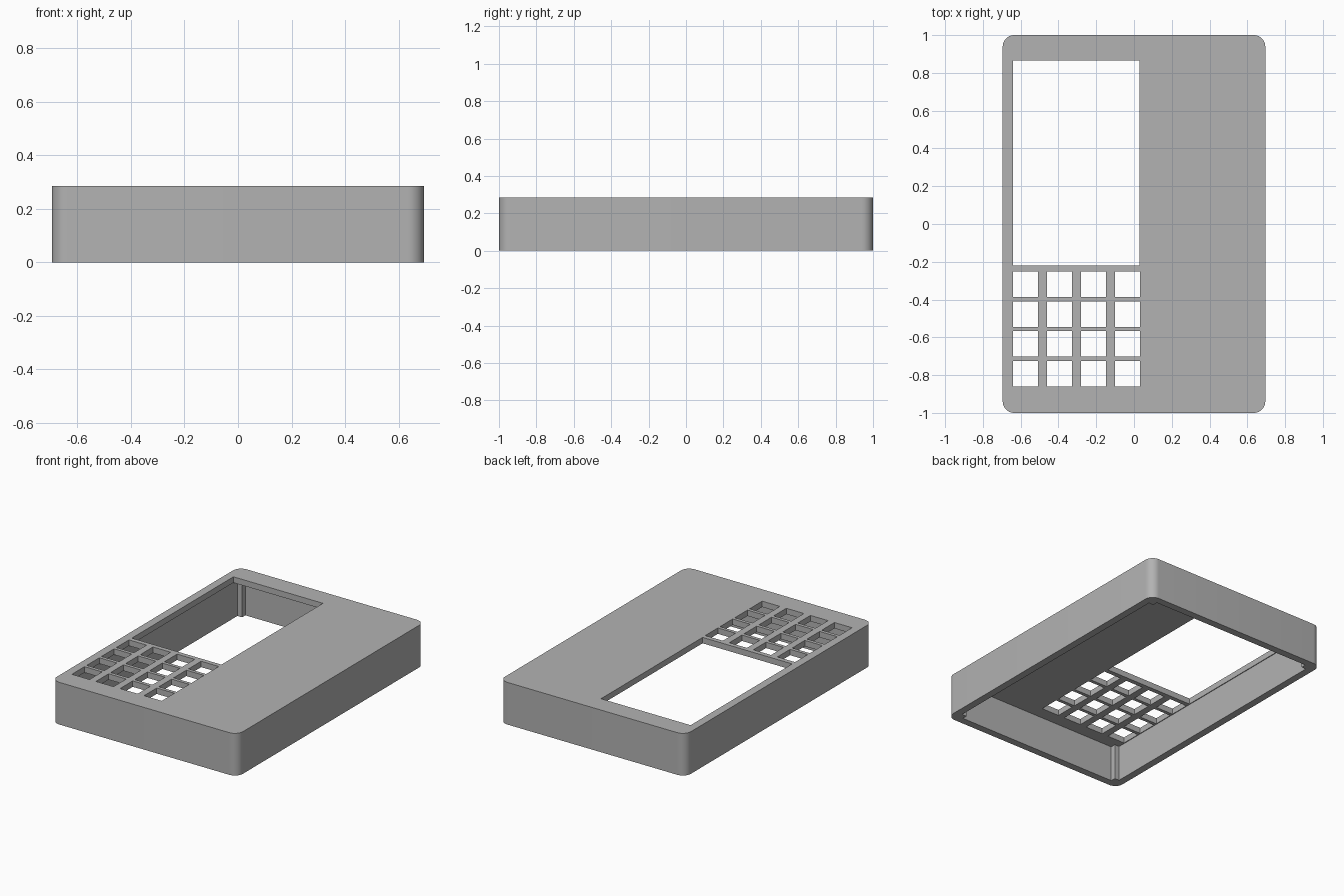
import bpy, bmesh
from math import sin, cos, pi, radians

old = bpy.data.objects.get("Cube")
if old:
    bpy.data.objects.remove(old, do_unlink=True)

W, L, H = 0.695, 1.0, 0.285      # half width, half length, height
WALL, PLATE, RADIUS, POST = 0.05, 0.04, 0.06, 0.035

grey = bpy.data.materials.new("case_grey")
grey.use_nodes = True
grey.diffuse_color = (0.45, 0.45, 0.45, 1)
grey.node_tree.nodes["Principled BSDF"].inputs["Base Color"].default_value = (0.45, 0.45, 0.45, 1)


def prism(name, outline, z0, z1):
    """Extrude a flat outline from z0 to z1."""
    bm = bmesh.new()
    base = bm.faces.new([bm.verts.new((x, y, z0)) for x, y in outline])
    top = bmesh.ops.extrude_face_region(bm, geom=[base])["geom"]
    bmesh.ops.translate(bm, vec=(0, 0, z1 - z0),
                        verts=[v for v in top if isinstance(v, bmesh.types.BMVert)])
    bmesh.ops.recalc_face_normals(bm, faces=bm.faces)
    mesh = bpy.data.meshes.new(name)
    bm.to_mesh(mesh)
    bm.free()
    mesh.materials.append(grey)
    obj = bpy.data.objects.new(name, mesh)
    bpy.context.collection.objects.link(obj)
    return obj


def rect(x0, x1, y0, y1):
    return [(x0, y0), (x1, y0), (x1, y1), (x0, y1)]


def rounded(w, l, r, steps=10):
    points = []
    for i, (sx, sy) in enumerate([(1, 1), (-1, 1), (-1, -1), (1, -1)]):
        for s in range(steps + 1):
            a = (i + s / steps) * pi / 2
            points.append((sx * (w - r) + r * cos(a), sy * (l - r) + r * sin(a)))
    return points


def notched(w, l, p):
    """Rectangle with a square step at each corner, leaving corner posts."""
    points = []
    for sx, sy in [(1, 1), (-1, 1), (-1, -1), (1, -1)]:
        corner = [(sx * w, sy * (l - p)), (sx * (w - p), sy * (l - p)), (sx * (w - p), sy * l)]
        points += corner if sx * sy > 0 else corner[::-1]
    return points


# Case body and its open underside
case = prism("keypad_case", rounded(W, L, RADIUS), 0, H)
cutters = [prism("cavity_cutter", notched(W - WALL, L - WALL, POST), -0.1, H - PLATE)]

# Screen window and four by four key openings
cutters.append(prism("screen_cutter", rect(-0.64, 0.03, -0.22, 0.865), 0.1, H + 0.1))
for col in range(4):
    for row in range(4):
        x, y = -0.64 + col * 0.18, -0.86 + row * 0.158
        cutters.append(prism("key_cutter", rect(x, x + 0.132, y, y + 0.135), 0.1, H + 0.1))

for cutter in cutters:
    cut = case.modifiers.new(cutter.name, "BOOLEAN")
    cut.operation, cut.solver, cut.object = "DIFFERENCE", "EXACT", cutter

# Bake the cuts and drop the cutters
bpy.context.view_layer.update()
result = bpy.data.meshes.new_from_object(case.evaluated_get(bpy.context.evaluated_depsgraph_get()))
case.modifiers.clear()
case.data = result
for cutter in cutters:
    bpy.data.objects.remove(cutter, do_unlink=True)

# Smooth the rounded corners only
bpy.ops.object.select_all(action="DESELECT")
case.select_set(True)
bpy.context.view_layer.objects.active = case
bpy.ops.object.shade_smooth_by_angle(angle=radians(30))
